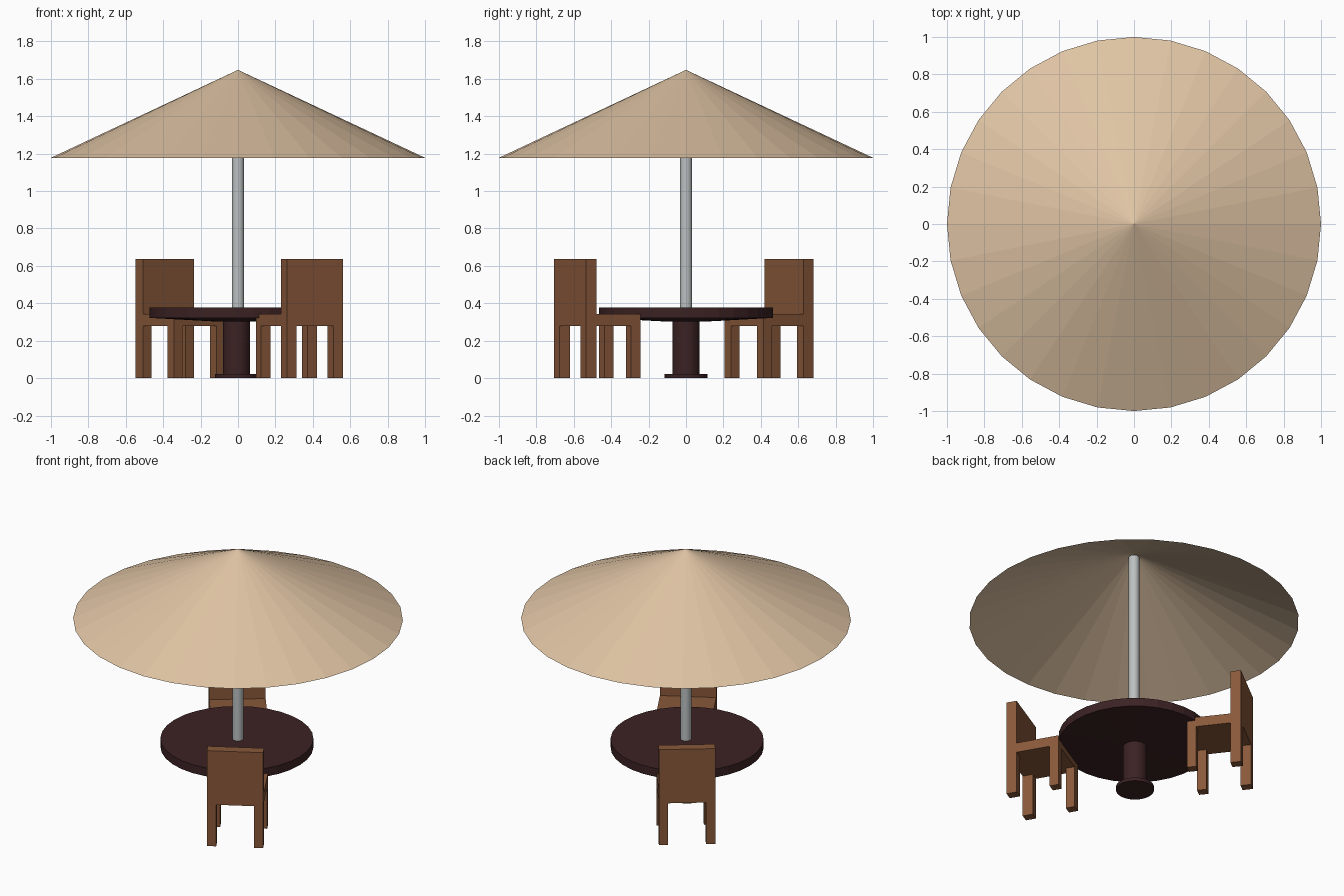
import bpy, bmesh, math
from mathutils import Matrix, Vector

if "Cube" in bpy.data.objects:
    bpy.data.objects.remove(bpy.data.objects["Cube"])


def material(name, rgb):
    m = bpy.data.materials.new(name)
    m.diffuse_color = (*rgb, 1)
    m.use_nodes = True
    m.node_tree.nodes["Principled BSDF"].inputs["Base Color"].default_value = m.diffuse_color
    return m


CANVAS = material("tan canvas", (0.74, 0.55, 0.37))
METAL = material("grey metal", (0.50, 0.53, 0.53))
DARK = material("dark wood", (0.045, 0.016, 0.017))
WOOD = material("brown wood", (0.25, 0.098, 0.042))


def finish(name, bm, mat):
    me = bpy.data.meshes.new(name)
    bm.to_mesh(me)
    bm.free()
    me.materials.append(mat)
    ob = bpy.data.objects.new(name, me)
    bpy.context.collection.objects.link(ob)
    return ob


def lathe(name, profile, mat, x=0.0, sides=32, smooth=False):
    """Spin (radius, z) points around a vertical axis; radius 0 closes to a point."""
    bm = bmesh.new()
    rings = []
    for r, z in profile:
        n = sides if r > 0 else 1
        rings.append([bm.verts.new((x + r * math.cos(2 * math.pi * i / sides),
                                    r * math.sin(2 * math.pi * i / sides), z))
                      for i in range(n)])
    for lo, hi in zip(rings, rings[1:]):
        for i in range(sides):
            j = (i + 1) % sides
            loop = [lo[i % len(lo)], lo[j % len(lo)], hi[j % len(hi)], hi[i % len(hi)]]
            bm.faces.new(list(dict.fromkeys(loop)))
    ob = finish(name, bm, mat)
    if smooth:
        bpy.context.view_layer.objects.active = ob
        ob.select_set(True)
        bpy.ops.object.shade_smooth_by_angle(angle=math.radians(30))
        ob.select_set(False)
    return ob


# Parasol
lathe("parasol_canopy", [(1.0, 1.178), (0, 1.648)], CANVAS)
lathe("parasol_pole", [(0, 0.36), (0.033, 0.36), (0.033, 1.625), (0, 1.625)], METAL, smooth=True)

# Round table, very slightly off the pole axis
TX = -0.008
lathe("table_top", [(0, 0.30), (0.10, 0.302), (0.464, 0.322), (0.464, 0.378), (0, 0.378)], DARK, TX)
lathe("table_pedestal", [(0, 0.01), (0.072, 0.01), (0.072, 0.31), (0, 0.31)], DARK, TX, smooth=True)
lathe("table_base", [(0, 0), (0.115, 0), (0.115, 0.022), (0, 0.022)], DARK, TX)

# Chair dimensions: width, depth, back thickness, leg size, seat bottom/top, back top
W, D, T, S = 0.343, 0.335, 0.065, 0.057
Z0, Z1, Z2 = 0.278, 0.343, 0.638


def chair(name, x, y, degrees):
    """Chair with its back on local -y, made as one flush wooden solid."""
    place = Matrix.Translation((x, y, 0)) @ Matrix.Rotation(math.radians(degrees), 4, 'Z')

    def box(part, lo, hi):
        lo, hi = Vector(lo), Vector(hi)
        bm = bmesh.new()
        bmesh.ops.create_cube(bm, size=1)
        for v in bm.verts:
            v.co = place @ ((lo + hi) / 2 + Vector(a * b for a, b in zip(v.co, hi - lo)))
        finish(f"{name}_{part}", bm, WOOD)

    w, d = W / 2, D / 2
    box("seat", (-w, -d + T, Z0), (w, d, Z1))
    box("back", (-w, -d, Z0), (w, -d + T, Z2))
    for side, x0 in (("left", -w), ("right", w - S)):
        box(f"{side}_rear_leg", (x0, -d, 0), (x0 + S, -d + T, Z0))
        box(f"{side}_front_leg", (x0, d - S, 0), (x0 + S, d, Z0))


chair("near_chair", 0.328, -0.475, 30)
chair("far_chair", -0.309, 0.443, 217.6)
